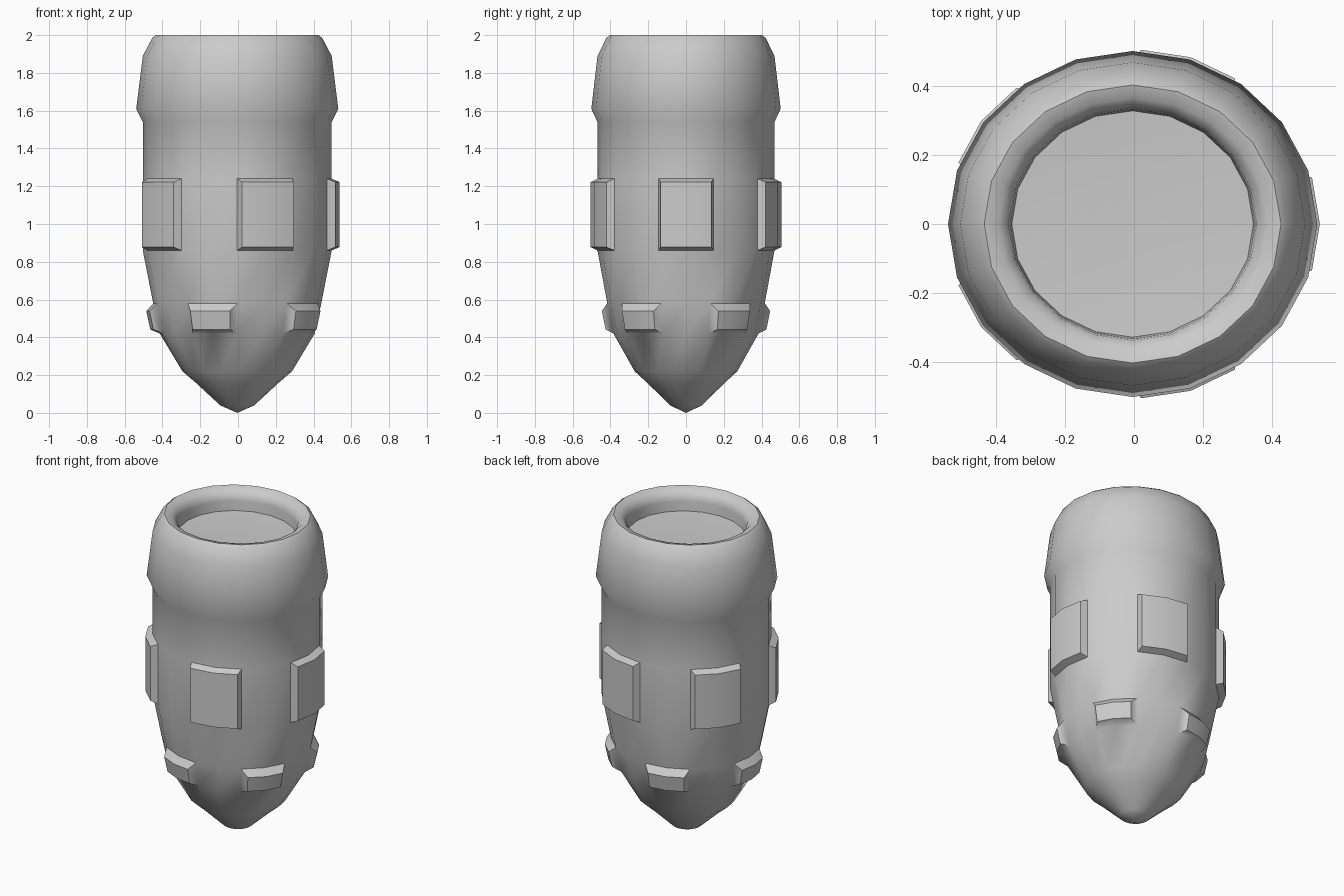
import bpy, bmesh, math

cube = bpy.data.objects.get("Cube")
if cube:
    bpy.data.objects.remove(cube, do_unlink=True)

SIDES = 20
SQUASH = 0.937      # body is slightly narrower front to back

# One plain grey finish
grey = bpy.data.materials.new("plain_grey")
grey.use_nodes = True
colour = (0.6, 0.6, 0.6, 1)
grey.diffuse_color = colour
grey.node_tree.nodes["Principled BSDF"].inputs["Base Color"].default_value = colour

# Outline from the pointed tip, up the shell, over the lip and into the dish
profile = [(0, 0), (0.09, 0.04), (0.22, 0.16), (0.29, 0.22), (0.41, 0.42),
           (0.445, 0.58), (0.5, 0.86), (0.5, 1.24), (0.5, 1.54), (0.535, 1.61),
           (0.5, 1.89), (0.45, 1.985), (0.43, 2.0), (0.39, 1.99),
           (0.36, 1.96), (0.355, 1.93), (0.35, 1.87), (0, 1.85)]

bm = bmesh.new()
rings = []
for r, z in profile:
    if r == 0:
        rings.append([bm.verts.new((0, 0, z))] * SIDES)
        continue
    angles = [2 * math.pi * i / SIDES for i in range(SIDES)]
    rings.append([bm.verts.new((r * math.cos(a), r * math.sin(a), z)) for a in angles])

bands = []
for low, high in zip(rings, rings[1:]):
    band = []
    for i in range(SIDES):
        j = (i + 1) % SIDES
        corners = [low[i], low[j], high[j], high[i]]
        band.append(bm.faces.new(list(dict.fromkeys(corners))))
    bands.append(band)
bm.normal_update()


def raise_pads(band, first, inset, height):
    """Raise five bevelled pads, each two facets wide, around one band."""
    for k in range(5):
        start = first + 4 * k
        pad = [band[start % SIDES], band[(start + 1) % SIDES]]
        bmesh.ops.inset_region(bm, faces=pad, thickness=inset, depth=height,
                               use_even_offset=True)


raise_pads(bands[4], 1, 0.032, 0.044)    # lower pads
raise_pads(bands[6], -1, 0.018, 0.042)   # middle pads

for v in bm.verts:
    v.co.x -= 0.004
    v.co.y *= SQUASH
bmesh.ops.recalc_face_normals(bm, faces=bm.faces)

mesh = bpy.data.meshes.new("padded_shell")
bm.to_mesh(mesh)
bm.free()
mesh.materials.append(grey)
shell = bpy.data.objects.new("padded_shell", mesh)
bpy.context.collection.objects.link(shell)

# Smooth shell with crisp pad edges
bpy.ops.object.select_all(action='DESELECT')
shell.select_set(True)
bpy.context.view_layer.objects.active = shell
bpy.ops.object.shade_smooth_by_angle(angle=math.radians(40))
